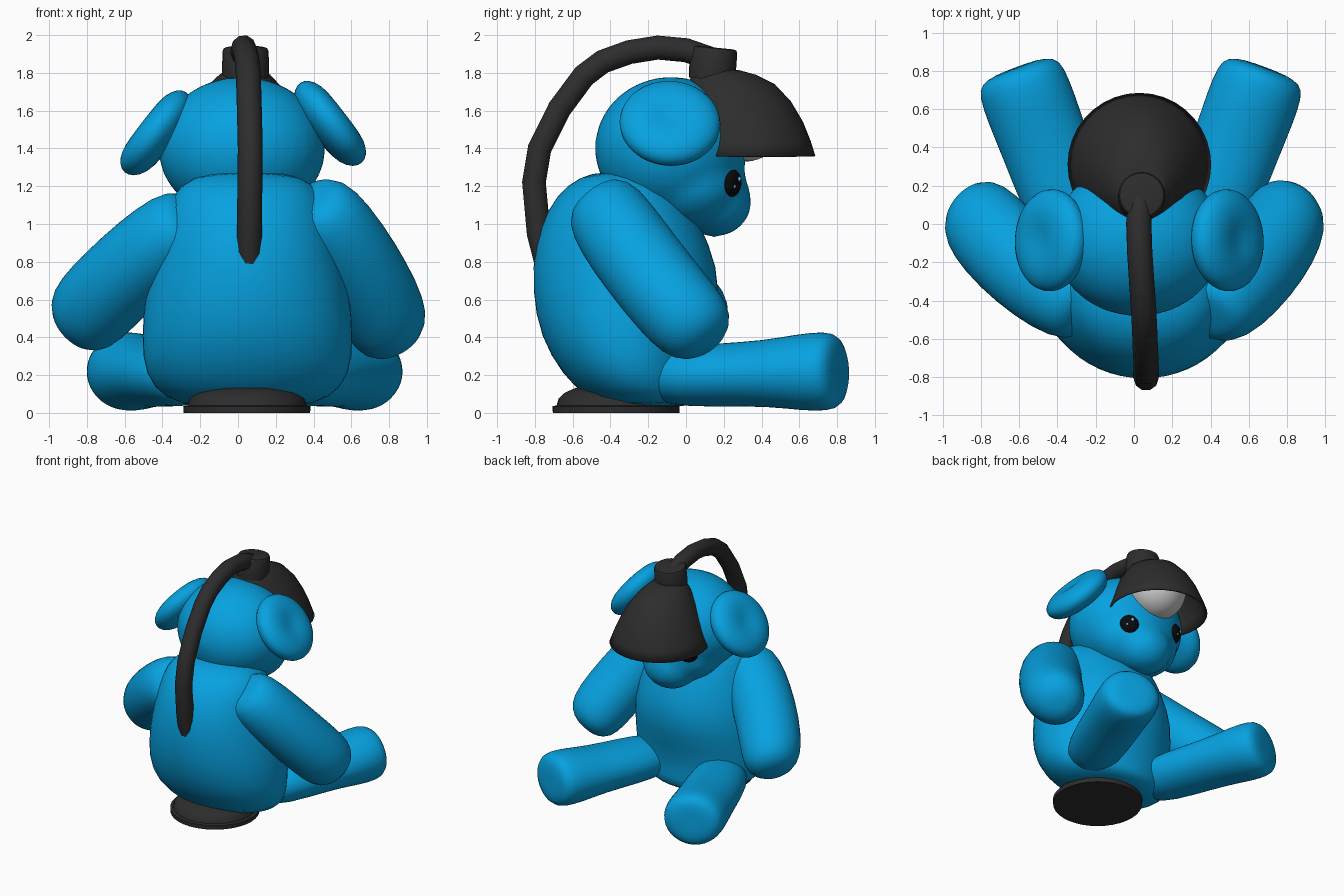
import bpy, bmesh, math
from mathutils import Vector, Matrix

if "Cube" in bpy.data.objects:
    bpy.data.objects.remove(bpy.data.objects["Cube"])


def material(name, rgb):
    m = bpy.data.materials.new(name)
    m.diffuse_color = (*rgb, 1)
    m.use_nodes = True
    m.node_tree.nodes["Principled BSDF"].inputs["Base Color"].default_value = m.diffuse_color
    return m


BLUE = material("blue_plush", (0.002, 0.36, 0.75))
BLACK = material("black_metal", (0.026, 0.026, 0.026))
EYE = material("eye_black", (0.003, 0.003, 0.004))
GLINT = material("eye_glint", (0.15, 0.6, 0.85))


def activate(ob):
    bpy.ops.object.select_all(action='DESELECT')
    ob.select_set(True)
    bpy.context.view_layer.objects.active = ob


def finish(ob, mat, angle=60):
    activate(ob)
    if mat:
        ob.data.materials.append(mat)
    bpy.ops.object.shade_smooth_by_angle(angle=math.radians(angle))
    return ob


def from_bmesh(name, bm):
    me = bpy.data.meshes.new(name)
    bmesh.ops.recalc_face_normals(bm, faces=bm.faces)
    bm.to_mesh(me)
    bm.free()
    ob = bpy.data.objects.new(name, me)
    bpy.context.collection.objects.link(ob)
    return ob


def loft(name, rings, mat, matrix=Matrix(), seg=28, caps=(True, True), angle=60):
    """Skin a stack of ellipses given as (z, cx, cy, rx, ry)."""
    bm = bmesh.new()
    loops = []
    for z, cx, cy, rx, ry in rings:
        loops.append([bm.verts.new(matrix @ Vector((
            cx + rx * math.cos(math.tau * k / seg),
            cy + ry * math.sin(math.tau * k / seg), z))) for k in range(seg)])
    for a, b in zip(loops, loops[1:]):
        for k in range(seg):
            n = (k + 1) % seg
            bm.faces.new((a[k], a[n], b[n], b[k]))
    if caps[0]:
        bm.faces.new(loops[0][::-1])
    if caps[1]:
        bm.faces.new(loops[-1])
    return finish(from_bmesh(name, bm), mat, angle)


def aimed(start, direction):
    q = Vector(direction).to_track_quat('Z', 'Y')
    return Matrix.Translation(start) @ q.to_matrix().to_4x4()


def lathe(name, profile, mat, start, direction, seg=28, angle=60):
    """Revolve (t, r) points around an axis."""
    return loft(name, [(t, 0, 0, r, r) for t, r in profile], mat,
                aimed(start, direction), seg, angle=angle)


def blobs(name, balls, mat):
    """Ellipsoids (centre, radii) in one mesh."""
    bm = bmesh.new()
    for c, r in balls:
        m = Matrix.Translation(c) @ Matrix.Diagonal((*r, 1))
        bmesh.ops.create_uvsphere(bm, u_segments=28, v_segments=18, radius=1, matrix=m)
    return finish(from_bmesh(name, bm), mat)


def subdivide(ob):
    mod = ob.modifiers.new("soft", 'SUBSURF')
    mod.levels = mod.render_levels = 1


# Plush body
subdivide(loft("body", [
    (0.03, .05, -.16, .26, .18), (0.07, .05, -.21, .44, .31),
    (0.20, .05, -.29, .55, .365), (0.40, .05, -.33, .565, .445),
    (0.65, .05, -.31, .545, .51), (0.90, .05, -.34, .48, .465),
    (1.08, .05, -.35, .43, .385), (1.21, .05, -.35, .37, .285),
    (1.28, .05, -.36, .20, .13)], BLUE, angle=180))

# Head with cheeks and muzzle, fused into one skin
head = blobs("head", [((.02, -.08, 1.4), (.445, .405, .38)),
                      ((.03, .03, 1.22), (.355, .29, .25)),
                      ((.03, .15, 1.12), (.22, .20, .19))], BLUE)
rm = head.modifiers.new("fuse", 'REMESH')
rm.mode, rm.voxel_size, rm.use_smooth_shade = 'VOXEL', 0.03, True
sm = head.modifiers.new("relax", 'SMOOTH')
sm.factor, sm.iterations = 0.5, 10
activate(head)
bpy.ops.object.convert(target='MESH')
head = bpy.context.view_layer.objects.active

# Eyes set on the head surface, with glints (head is tilted, left eye higher)
for side, s, z in (("right", 1, 1.205), ("left", -1, 1.28)):
    ok, p, n, _ = head.closest_point_on_mesh(Vector((.03 + s * .28, .34, z)))
    lathe(side + "_eye", [(-.03, .06), (0, .072), (.015, .062), (.025, .035), (.028, .01)],
          EYE, p, n, 20, 80)
    q = n.to_track_quat('Z', 'Y')
    blobs(side + "_eye_glints", [(p + q @ Vector((dx, dy, .022)), (r, r, r))
          for dx, dy, r in ((.02, .025, .013), (-.02, -.015, .01))], GLINT)

# Ears: thick discs with a dimpled face
ear = [(-.10, .10), (-.085, .2), (-.04, .26), (.01, .275), (.055, .255),
       (.09, .19), (.095, .11), (.08, .03)]
for side, c, d in (("right", (.485, -.085, 1.53), (.79, .04, .61)),
                   ("left", (-.43, -.085, 1.48), (-.79, .04, .61))):
    subdivide(lathe(side + "_ear", ear, BLUE, c, d, angle=180))


# Arms and legs: stuffed tubes from (t, half width, half height), bowed sideways
def limb(name, a, b, profile, bow=0):
    a, b = Vector(a), Vector(b)
    length = (b - a).length
    rings = [(t * length, bow * math.sin(math.pi * min(max(t, 0), 1)), 0, w, h)
             for t, w, h in profile]
    subdivide(loft(name, rings, BLUE, aimed(a, b - a), angle=180))


arm = [(-.06, .07, .07), (-.05, .17, .17), (.06, .23, .22), (.3, .24, .23),
       (.6, .24, .23), (.84, .232, .228), (.96, .20, .20), (1.03, .12, .12), (1.04, .03, .03)]
limb("right_arm", (.41, -.45, 1.10), (.83, .10, .39), arm, -.045)
limb("left_arm", (-.27, -.43, 1.01), (-.86, .09, .46), arm, .045)
leg = [(-.05, .10, .08), (0, .2, .155), (.3, .228, .168), (.6, .232, .175), (.8, .24, .205),
       (.95, .236, .212), (1.01, .205, .19), (1.03, .12, .12), (1.03, .03, .03)]
limb("right_leg", (.335, -.12, .19), (.675, .79, .222), leg)
limb("left_leg", (-.265, -.12, .19), (-.605, .79, .222), leg)

# Lamp base: disc with a low dome
lathe("lamp_base", [(0, .335), (.035, .337), (.04, .315), (.075, .305), (.105, .275),
                    (.13, .22), (.14, .15)], BLACK, (.047, -.37, 0), (0, 0, 1), 36, 40)

# Bent lamp neck
curve = bpy.data.curves.new("lamp_neck", 'CURVE')
curve.dimensions, curve.bevel_depth, curve.bevel_resolution = '3D', .066, 3
curve.use_fill_caps = True
path = [(.06, -.735, .775), (.06, -.78, .95), (.063, -.805, 1.22), (.065, -.775, 1.4),
        (.06, -.67, 1.61), (.055, -.54, 1.785), (.05, -.44, 1.86), (.04, -.30, 1.91),
        (.03, -.15, 1.934), (.025, 0, 1.92), (.03, .12, 1.88), (.03, .16, 1.83)]
sp = curve.splines.new('POLY')
sp.points.add(len(path) - 1)
for pt, co in zip(sp.points, path):
    pt.co = (*co, 1)
neck = bpy.data.objects.new("lamp_neck", curve)
bpy.context.collection.objects.link(neck)
activate(neck)
bpy.ops.object.convert(target='MESH')
finish(bpy.context.view_layer.objects.active, BLACK)

# Socket cap above the shade, tilted forwards
lathe("lamp_socket", [(0, .12), (.04, .125), (.15, .122), (.165, .115), (.17, .10)],
      BLACK, (.04, .135, 1.765), (0, .10, 1), 24, 40)

# Bell shade, leaning back towards the neck
shade = loft("lamp_shade", [(1.36, .028, .31, .375, .375), (1.44, .028, .305, .345, .355),
                            (1.54, .028, .29, .305, .33), (1.65, .03, .27, .25, .285),
                            (1.74, .032, .24, .185, .23), (1.79, .036, .20, .135, .17),
                            (1.815, .04, .17, .10, .11)],
             BLACK, seg=36, caps=(False, True))
shell = shade.modifiers.new("thickness", 'SOLIDIFY')
shell.thickness, shell.offset = .012, -1

# Bulb
blobs("bulb", [((.035, .31, 1.55), (.22, .22, .22))], None)
